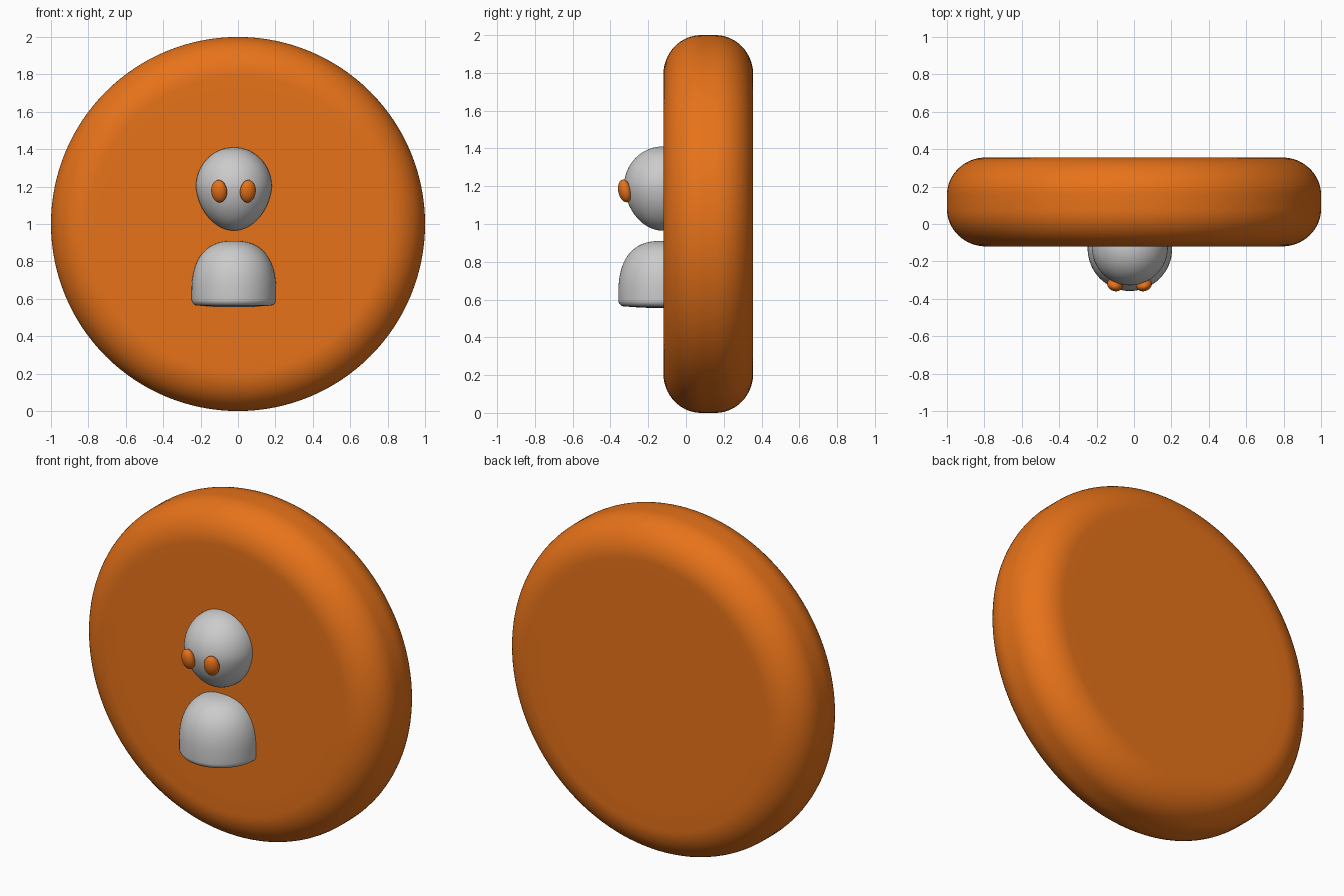
import bpy, bmesh
from math import sin, cos, pi, radians

if "Cube" in bpy.data.objects:
    bpy.data.objects.remove(bpy.data.objects["Cube"])


def material(name, color):
    m = bpy.data.materials.new(name)
    m.diffuse_color = color
    m.use_nodes = True
    m.node_tree.nodes["Principled BSDF"].inputs["Base Color"].default_value = m.diffuse_color
    return m


def lathe(name, profile, location, rotation=(0, 0, 0), steps=64, mat=None):
    """Spin (radius, height) points, listed bottom to top, around local z."""
    bm = bmesh.new()
    verts = [bm.verts.new((r, 0, z)) for r, z in profile]
    edges = [bm.edges.new(pair) for pair in zip(verts, verts[1:])]
    bmesh.ops.spin(bm, geom=verts + edges, axis=(0, 0, 1), cent=(0, 0, 0),
                   angle=2 * pi, steps=steps)
    bmesh.ops.remove_doubles(bm, verts=bm.verts, dist=1e-5)
    bmesh.ops.recalc_face_normals(bm, faces=bm.faces)
    mesh = bpy.data.meshes.new(name)
    bm.to_mesh(mesh)
    bm.free()
    for p in mesh.polygons:
        p.use_smooth = True
    obj = bpy.data.objects.new(name, mesh)
    obj.location, obj.rotation_euler = location, rotation
    if mat:
        mesh.materials.append(mat)
    bpy.context.collection.objects.link(obj)
    return obj


def arc(r0, z0, rr, rz, a0, a1, n=16, power=2.0):
    """Quarter of a (super)ellipse between two angles in degrees."""
    pts = []
    for i in range(n + 1):
        a = radians(a0 + (a1 - a0) * i / n)
        c, s = max(cos(a), 0.0), sin(a)
        if c < 1e-9:
            c = 0.0
        e = 2 / power
        pts.append((r0 + rr * c ** e, z0 + rz * abs(s) ** e * (1 if s >= 0 else -1)))
    return pts


orange = material("orange", (0.80, 0.17, 0.01, 1))

# Thick disc with rounded rim, standing upright
disc = ([(0, -0.238), (0.4, -0.238), (0.7, -0.238)]
        + arc(0.79, -0.038, 0.21, 0.20, -90, 0)
        + arc(0.79, 0.038, 0.21, 0.20, 0, 90)
        + [(0.7, 0.238), (0.4, 0.238), (0, 0.238)])
lathe("disc", disc, (0, 0.118, 1.0), (pi / 2, 0, 0), 128, orange)

# Egg-shaped head, narrower towards the chin
chin = [(r * (1 + 0.35 * z), z) for r, z in arc(0, 0, 0.203, 0.235, -90, 0)]
lathe("head", chin + arc(0, 0, 0.203, 0.21, 0, 90)[1:], (-0.022, -0.125, 1.20))

# Domed body with a slightly bulging base
body = ([(0, 0.555), (0.10, 0.557), (0.17, 0.562)]
        + arc(0.196, 0.597, 0.030, 0.033, -90, 0, 8)
        + arc(0, 0.63, 0.226, 0.28, 0, 90, 24, 2.45))
lathe("body", body, (-0.022, -0.132, 0))

# Pair of oval eyes following the face
for side, label in ((-1, "left"), (1, "right")):
    eye = lathe(label + "_eye", arc(0, 0, 0.043, 0.061, -90, 90, 24),
                (-0.024 + side * 0.077, -0.324, 1.175),
                (radians(12), 0, radians(side * 18)), 32, orange)
    eye.scale = (1, 0.78, 1)
